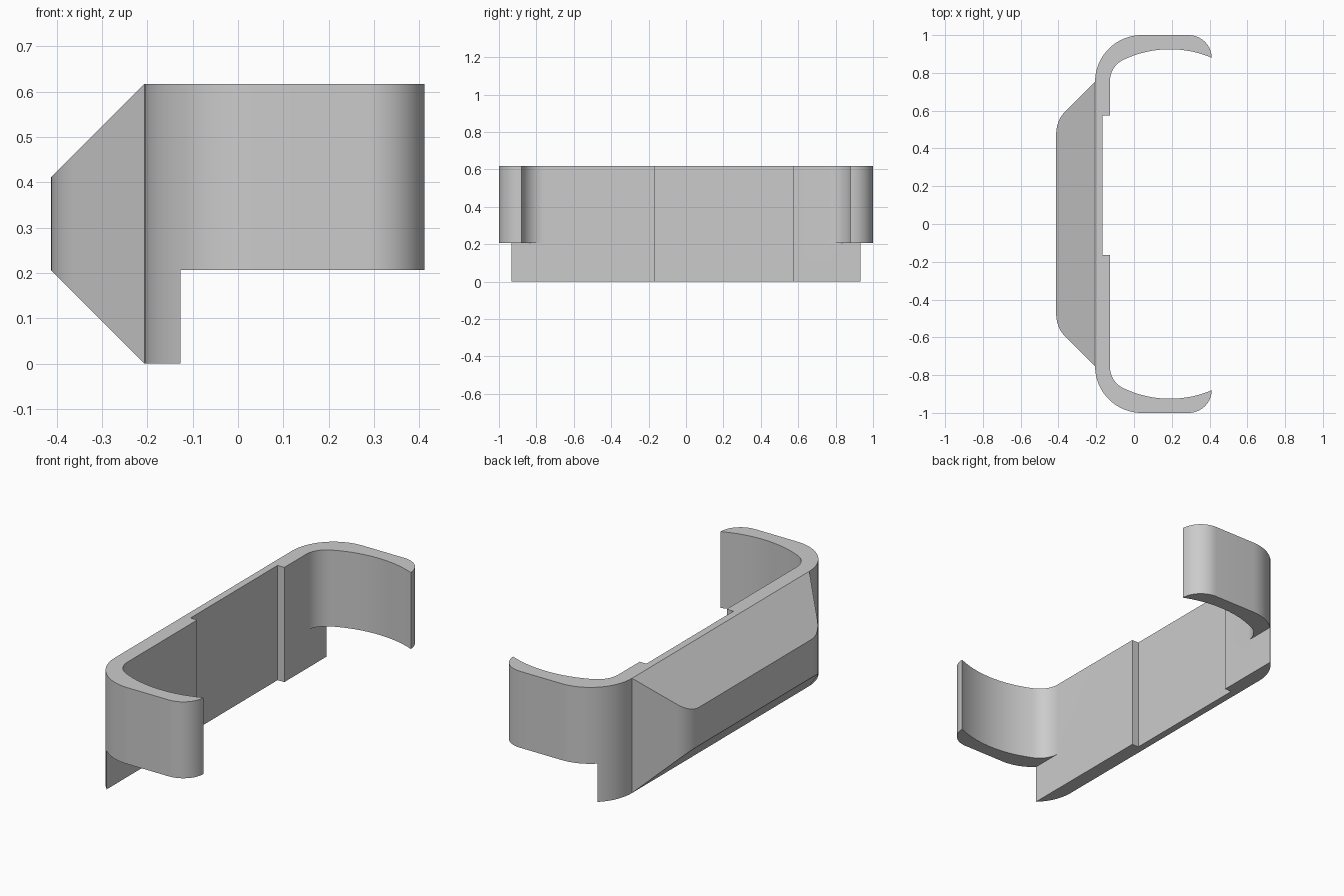
import bpy
import bmesh
from math import sin, cos, radians

if "Cube" in bpy.data.objects:
    bpy.data.objects.remove(bpy.data.objects["Cube"], do_unlink=True)

HEIGHT = 0.617      # full height
STEP = 0.206        # underside of the hooks
BACK = -0.206       # back plane of the band
INNER = -0.127      # inner plane of the band

grey = bpy.data.materials.new("plain grey")
grey.use_nodes = True
colour = (0.6, 0.6, 0.6, 1)
grey.diffuse_color = colour
grey.node_tree.nodes["Principled BSDF"].inputs["Base Color"].default_value = colour


def arc(cx, cy, r, start, end, steps=14):
    angles = [radians(start + (end - start) * i / steps) for i in range(steps + 1)]
    return [(cx + r * cos(a), cy + r * sin(a)) for a in angles]


def mirrored(points):
    return [(x, -y) for x, y in reversed(points)]


def prism(outline, low, high):
    """Extrude a plan outline between two heights."""
    bm = bmesh.new()
    face = bm.faces.new([bm.verts.new((x, y, low)) for x, y in outline])
    grown = bmesh.ops.extrude_face_region(bm, geom=[face])["geom"]
    verts = [v for v in grown if isinstance(v, bmesh.types.BMVert)]
    bmesh.ops.translate(bm, verts=verts, vec=(0, 0, high - low))
    bmesh.ops.recalc_face_normals(bm, faces=bm.faces)
    return bm


def finish(bm, name):
    bmesh.ops.recalc_face_normals(bm, faces=bm.faces)
    mesh = bpy.data.meshes.new(name)
    bm.to_mesh(mesh)
    bm.free()
    mesh.materials.append(grey)
    obj = bpy.data.objects.new(name, mesh)
    bpy.context.collection.objects.link(obj)
    return obj


def select_only(obj):
    bpy.ops.object.select_all(action='DESELECT')
    obj.select_set(True)
    bpy.context.view_layer.objects.active = obj


# Clip band: inner fillet, long inner curve, rounded tip, outer corner
hook = arc(-0.004, 0.758, 0.123, 180, 115.7)
hook += arc(0.19, 0.355, 0.57, 115.7, 67.1, 24)[1:]
hook += arc(0.289, 0.877, 0.123, 3, 90)
hook += arc(0.041, 0.753, 0.247, 90, 180, 20)
recess = [(INNER, -0.165), (-0.167, -0.165), (-0.167, 0.575), (INNER, 0.575)]
band = finish(prism(hook + mirrored(hook) + recess, 0, HEIGHT), "clip_band")

# Trim away the lower part of both hooks, leaving the skirt
for side in (-1, 1):
    near, far = side * 0.758, side * 1.2
    box = [(INNER, near), (1, near), (1, far), (INNER, far)]
    cutter = finish(prism(box, -0.2, STEP), "hook_cutter")
    cutter.hide_render = True
    trim = band.modifiers.new("trim", 'BOOLEAN')
    trim.operation = 'DIFFERENCE'
    trim.solver = 'EXACT'
    trim.object = cutter
    select_only(band)
    bpy.ops.object.modifier_apply(modifier=trim.name)
    bpy.data.objects.remove(cutter, do_unlink=True)

# Back wedge: rounded plan outline, sloped off above and below
corner = [(BACK, 0.753)] + arc(-0.242, 0.478, 0.17, 135, 180, 10)
bm = prism(corner + mirrored(corner), -0.1, HEIGHT + 0.1)
for height, up in ((HEIGHT, 1), (0, -1)):
    cut = bmesh.ops.bisect_plane(
        bm, geom=bm.verts[:] + bm.edges[:] + bm.faces[:],
        plane_co=(BACK, 0, height), plane_no=(-1, 0, up), clear_outer=True)
    rim = [e for e in cut["geom_cut"] if isinstance(e, bmesh.types.BMEdge)]
    bmesh.ops.holes_fill(bm, edges=rim, sides=0)
wedge = finish(bm, "back_wedge")

for part in (band, wedge):
    select_only(part)
    bpy.ops.object.shade_smooth_by_angle(angle=radians(30))
